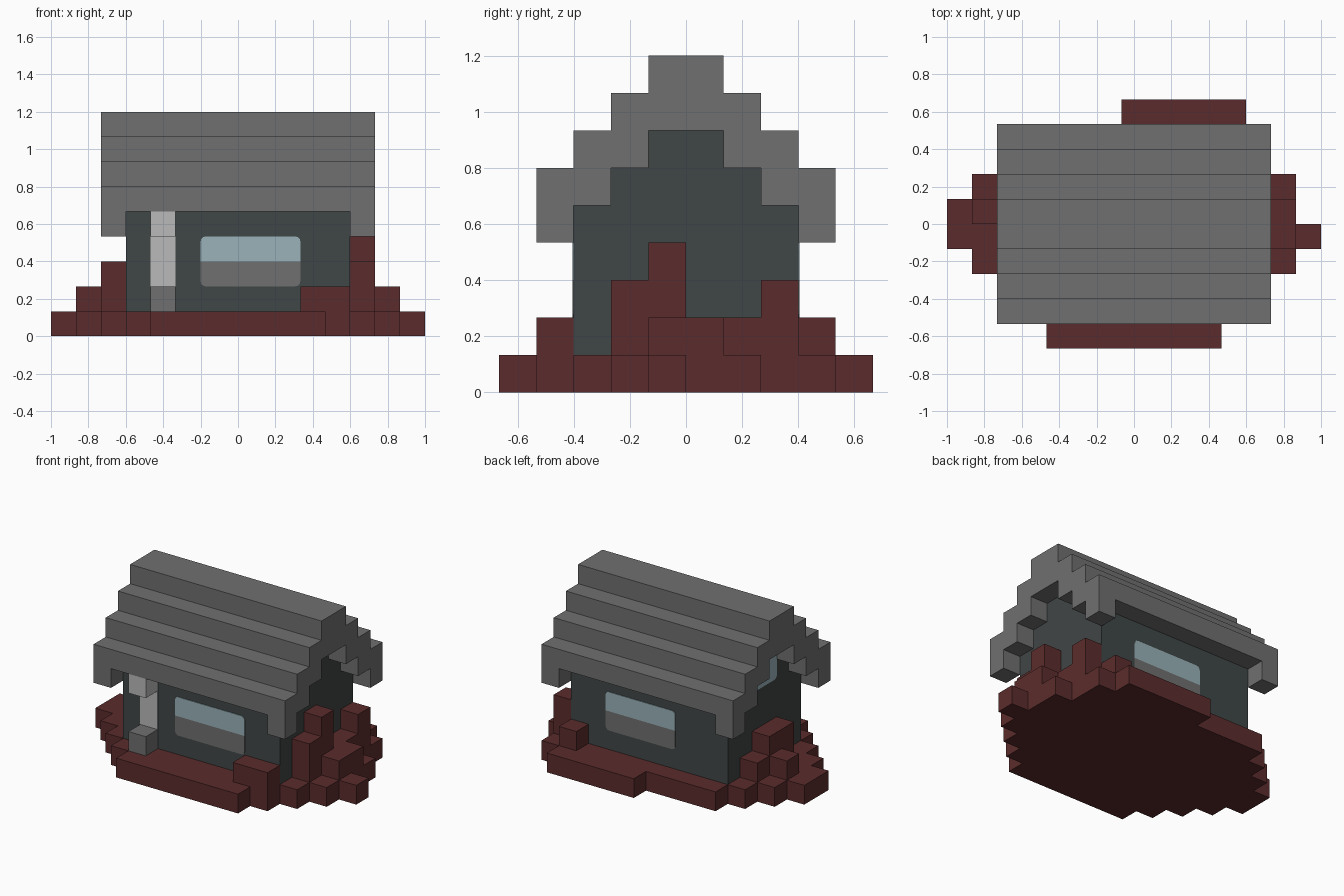
import bpy, bmesh
from mathutils import Vector

if "Cube" in bpy.data.objects:
    bpy.data.objects.remove(bpy.data.objects["Cube"], do_unlink=True)

U = 2 / 15          # edge of one building block
THIN = 0.03         # plate depth in blocks


def world(x, y, z):
    """Block coordinates to model coordinates."""
    return Vector((x * U - 1, y * U - 5 * U, z * U))


def material(name, r, g, b):
    m = bpy.data.materials.new(name)
    m.use_nodes = True
    m.diffuse_color = (r, g, b, 1)
    m.node_tree.nodes["Principled BSDF"].inputs["Base Color"].default_value = (r, g, b, 1)
    return m


BRICK = material("dark red brick", 0.105, 0.025, 0.025)
WALL = material("dark slate", 0.051, 0.061, 0.061)
GREY = material("roof grey", 0.162, 0.162, 0.162)
LIGHT = material("light grey", 0.491, 0.491, 0.491)
GLASS = material("pale blue glass", 0.319, 0.445, 0.485)


def finish(name, bm, mat):
    bmesh.ops.recalc_face_normals(bm, faces=bm.faces)
    mesh = bpy.data.meshes.new(name)
    bm.to_mesh(mesh)
    bm.free()
    mesh.materials.append(mat)
    ob = bpy.data.objects.new(name, mesh)
    bpy.context.collection.objects.link(ob)
    return ob


def prism(name, outline, place, start, end, mat):
    """Extrude a flat outline; place(a, b, t) gives block coordinates."""
    bm = bmesh.new()
    face = bm.faces.new([bm.verts.new(world(*place(a, b, start))) for a, b in outline])
    new = bmesh.ops.extrude_face_region(bm, geom=[face])["geom"]
    shift = world(*place(0, 0, end)) - world(*place(0, 0, start))
    bmesh.ops.translate(bm, vec=shift, verts=[v for v in new if isinstance(v, bmesh.types.BMVert)])
    return finish(name, bm, mat)


def box(name, lo, hi, mat, axis=None, round_side=0):
    """Box between block corners; the long corners at one end may be rounded."""
    bm = bmesh.new()
    bmesh.ops.create_cube(bm, size=1)
    a, b = world(*lo), world(*hi)
    for v in bm.verts:
        v.co = Vector([a[i] if v.co[i] < 0 else b[i] for i in range(3)])
    if round_side:
        level = (b if round_side > 0 else a).z
        edges = [e for e in bm.edges
                 if abs(e.verts[0].co[axis] - e.verts[1].co[axis]) > 1e-5
                 and all(abs(v.co.z - level) < 1e-5 for v in e.verts)]
        bmesh.ops.bevel(bm, geom=edges, offset=0.2 * U, segments=3, profile=0.5, affect='EDGES')
    return finish(name, bm, mat)


def along_x(a, b, t):
    return (t, a, b)


def along_z(a, b, t):
    return (a, b, t)


# Stepped brick footing, one (start, end) span per row from front to back
rows = [(4, 11), (3, 12), (2, 13), (1, 14), (0, 15),
        (0, 14), (1, 14), (2, 13), (3, 13), (7, 12)]
outline = []
for j, (a, b) in enumerate(rows):
    outline += [(b, j), (b, j + 1)]
for j, (a, b) in reversed(list(enumerate(rows))):
    outline += [(a, j + 1), (a, j)]
outline = [p for i, p in enumerate(outline) if p != outline[i - 1]]
prism("footing", outline, along_z, 0, 1, BRICK)

# Rubble stacks on the footing: x span, y span, height
stacks = {
    "front_rubble": (10, 12, 1, 2, 2),
    "left_rubble_front": (12, 13, 3, 4, 3),
    "left_rubble_tower": (12, 13, 4, 5, 4),
    "left_rubble_low": (12, 13, 5, 7, 2),
    "left_rubble_back": (12, 13, 7, 8, 3),
    "left_rubble_outer": (13, 14, 4, 6, 2),
    "back_rubble": (11, 12, 8, 9, 2),
    "right_rubble_tall": (2, 3, 4, 6, 3),
    "right_rubble_low": (2, 3, 6, 7, 2),
    "right_rubble_outer": (1, 2, 5, 6, 2),
}
for name, (x0, x1, y0, y1, h) in stacks.items():
    box(name, (x0, y0, 1), (x1, y1, h), BRICK)


# Stepped gable profile helper: half given as (distance from centre, height)
def mirrored(half):
    return [(5 + d, z) for d, z in half] + [(5 - d, z) for d, z in reversed(half)]


gable = [(3, 1), (3, 5), (2, 5), (2, 6), (1, 6), (1, 7)]
prism("walls", mirrored(gable), along_x, 3, 12, WALL)

# Stepped roof with deeper eave ends
under = [(1, 7), (1, 6), (2, 6), (2, 5), (4, 5)]
steps = [(4, 6), (3, 6), (3, 7), (2, 7), (2, 8), (1, 8), (1, 9)]
prism("roof", mirrored(under + steps), along_x, 2, 13, GREY)
for side, x in (("right", 2), ("left", 12)):
    for end, y in (("front", 1), ("back", 8)):
        box(f"{end}_{side}_eave_end", (x, y, 4), (x + 1, y + 1, 5), GREY)

# Front and back windows: glass above, grey panel below
for end, y in (("front", 2), ("back", 8)):
    box(f"{end}_window_glass", (6, y - THIN, 3), (10, y + THIN, 4), GLASS, 1, 1)
    box(f"{end}_window_panel", (6, y - THIN, 2), (10, y + THIN, 3), GREY, 1, -1)

# Attic window in the right gable
box("attic_window", (3 - THIN, 4, 5), (3 + THIN, 6, 7), GLASS, 0, -1)

# Doorway: step, door panel and lintel block
box("door_step", (4, 1, 1), (5, 2, 2), GREY)
box("door_panel", (4, 2 - THIN, 2), (5, 2 + THIN, 4), LIGHT)
box("door_lintel", (4, 1, 4), (5, 2, 5), LIGHT)
